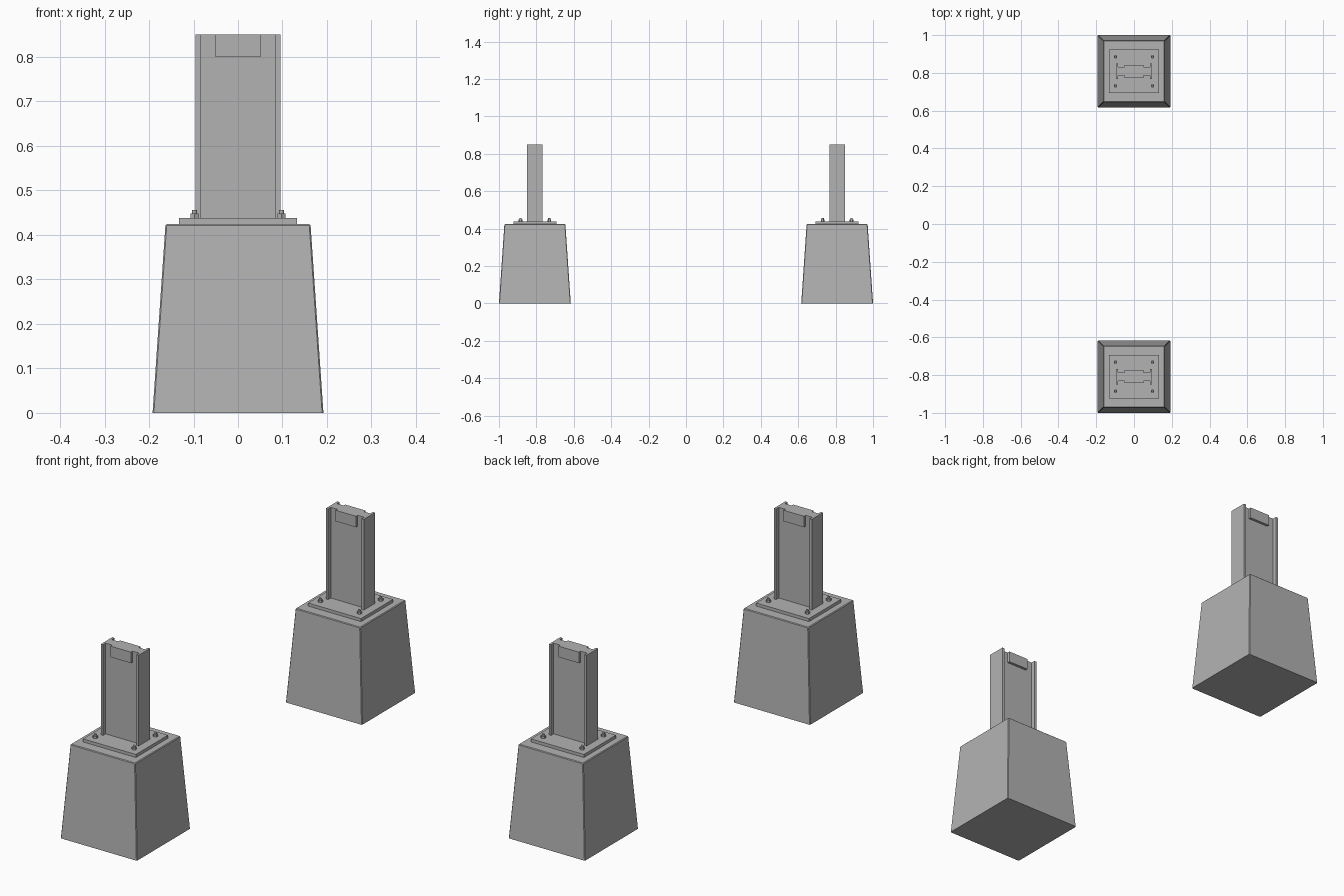
import bpy
import bmesh
from mathutils import Matrix

cube = bpy.data.objects.get("Cube")
if cube:
    bpy.data.objects.remove(cube, do_unlink=True)

grey = bpy.data.materials.new("plain grey")
grey.use_nodes = True
COLOUR = (0.45, 0.45, 0.45, 1)
grey.diffuse_color = COLOUR
grey.node_tree.nodes["Principled BSDF"].inputs["Base Color"].default_value = COLOUR


def make_object(name, bm, location):
    bmesh.ops.recalc_face_normals(bm, faces=bm.faces)
    mesh = bpy.data.meshes.new(name)
    bm.to_mesh(mesh)
    bm.free()
    mesh.materials.append(grey)
    obj = bpy.data.objects.new(name, mesh)
    obj.location = location
    bpy.context.collection.objects.link(obj)
    return obj


def extrude_profile(name, points, low, high, location):
    bm = bmesh.new()
    face = bm.faces.new([bm.verts.new((x, y, low)) for x, y in points])
    top = bmesh.ops.extrude_face_region(bm, geom=[face])["geom"]
    for v in top:
        if isinstance(v, bmesh.types.BMVert):
            v.co.z = high
    return make_object(name, bm, location)


def rectangle(x, y):
    return [(-x, -y), (x, -y), (x, y), (-x, y)]


# Heights and half sizes
BASE_TOP, PLATE_TOP, COLUMN_TOP = 0.424, 0.438, 0.85
BASE_HALF, BASE_TOP_HALF = 0.192, 0.163
FLANGE_X, FLANGE_IN, FLANGE_Y, WEB_Y = 0.095, 0.084, 0.041, 0.022


def build_pier(label, centre):
    # Tapered concrete footing with finely chamfered edges
    bm = bmesh.new()
    bmesh.ops.create_cube(bm, size=2)
    for v in bm.verts:
        half = BASE_TOP_HALF if v.co.z > 0 else BASE_HALF
        v.co = (v.co.x * half, v.co.y * half, BASE_TOP if v.co.z > 0 else 0)
    edges = [e for e in bm.edges if max(v.co.z for v in e.verts) > 0]
    bmesh.ops.bevel(bm, geom=edges, offset=0.003, segments=1, affect='EDGES')
    make_object(label + "_footing", bm, centre)

    # Steel base plate
    extrude_profile(label + "_base_plate", rectangle(0.133, 0.115),
                    BASE_TOP, PLATE_TOP, centre)

    # H-section column, its quarter outline mirrored around
    quarter = [(FLANGE_IN, WEB_Y), (FLANGE_IN, FLANGE_Y), (FLANGE_X, FLANGE_Y)]
    right = [(x, -y) for x, y in reversed(quarter)] + quarter[::-1]
    right = [(x, -y) for x, y in quarter] + quarter[::-1]
    outline = right + [(-x, -y) for x, y in right]
    extrude_profile(label + "_column", outline, PLATE_TOP, COLUMN_TOP, centre)

    # Raised pads at the head of the web
    for side, name in ((-1, "front"), (1, "back")):
        pad = extrude_profile(f"{label}_{name}_pad", rectangle(0.051, 0.006),
                              0.8, COLUMN_TOP, centre)
        pad.location.y += side * (WEB_Y + 0.006)

    # Anchor bolts: hexagonal nut and stud end
    for sx in (-1, 1):
        for sy in (-1, 1):
            bm = bmesh.new()
            for radius, height, sides in ((0.0105, 0.01, 6), (0.0055, 0.018, 12)):
                bmesh.ops.create_cone(
                    bm, cap_ends=True, segments=sides, radius1=radius,
                    radius2=radius, depth=height,
                    matrix=Matrix.Translation((0, 0, height / 2)))
            spot = (sx * 0.098, centre[1] + sy * 0.077, PLATE_TOP)
            make_object(f"{label}_anchor_bolt", bm, spot)


build_pier("front", (0, -1 + BASE_HALF, 0))
build_pier("back", (0, 1 - BASE_HALF, 0))
